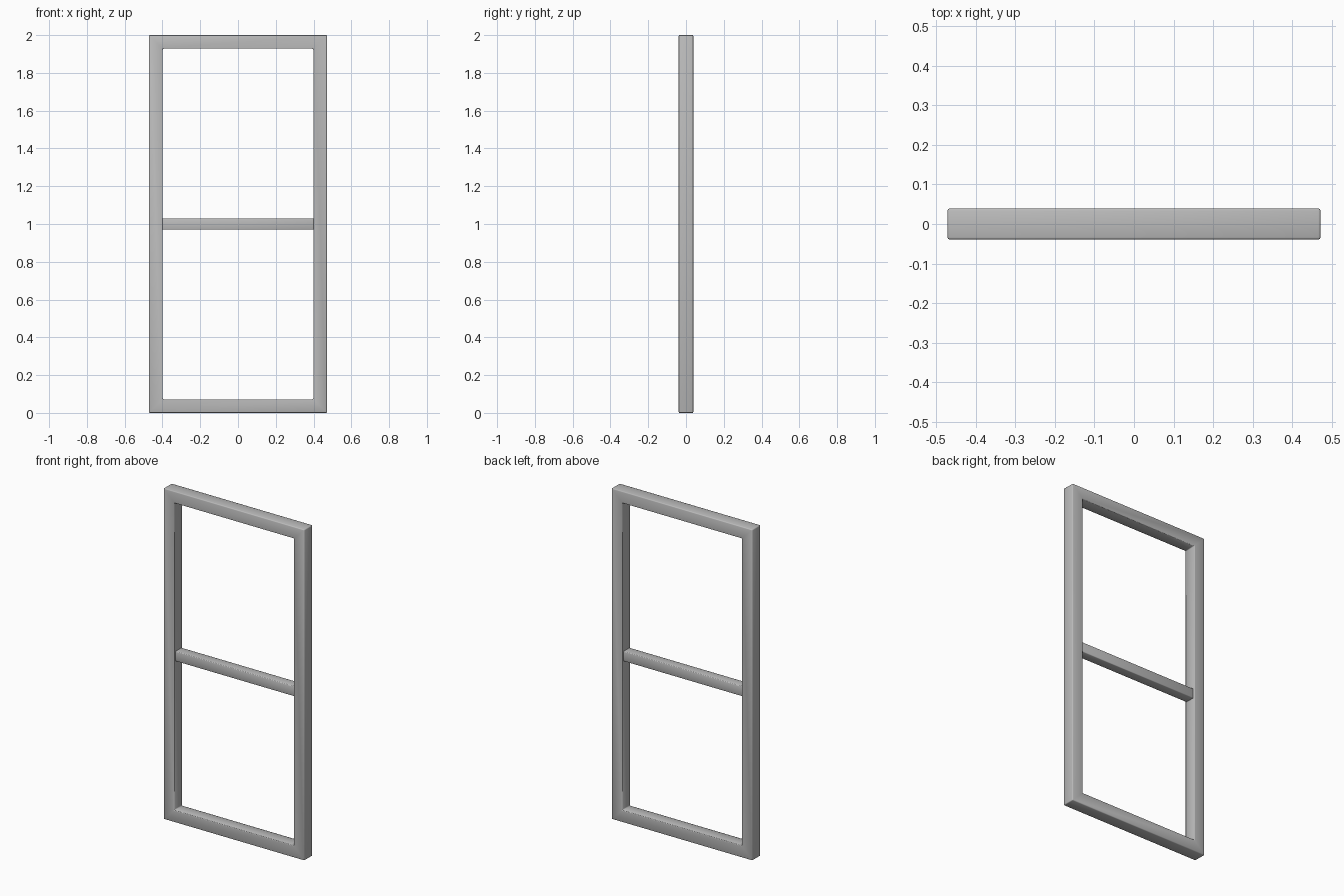
import bpy
import bmesh

if "Cube" in bpy.data.objects:
    bpy.data.objects.remove(bpy.data.objects["Cube"], do_unlink=True)

# Single painted finish
grey = bpy.data.materials.new("light_grey_paint")
grey.use_nodes = True
colour = (0.5, 0.5, 0.5, 1)
grey.diffuse_color = colour
grey.node_tree.nodes["Principled BSDF"].inputs["Base Color"].default_value = colour

WIDTH, HEIGHT, DEPTH, RAIL = 0.942, 2.0, 0.078, 0.072
BAR_DEPTH, BAR_HEIGHT = 0.06, 0.06


def finish(name, bm, bevel):
    """Turn a bmesh into a softly rounded, smooth shaded object."""
    bmesh.ops.recalc_face_normals(bm, faces=bm.faces)
    for face in bm.faces:
        face.smooth = True
    mesh = bpy.data.meshes.new(name)
    bm.to_mesh(mesh)
    bm.free()
    mesh.materials.append(grey)
    obj = bpy.data.objects.new(name, mesh)
    bpy.context.collection.objects.link(obj)
    mod = obj.modifiers.new("rounded_edges", "BEVEL")
    mod.width = bevel
    mod.segments = 2
    mod.limit_method = "ANGLE"
    return obj


def rectangle(bm, inset, y):
    x = WIDTH / 2 - inset
    low, high = inset, HEIGHT - inset
    return [bm.verts.new((px, y, pz))
            for px, pz in ((-x, low), (x, low), (x, high), (-x, high))]


# Outer frame: four mitred members swept around the opening
bm = bmesh.new()
half = DEPTH / 2
loops = [rectangle(bm, inset, y) for inset, y in
         ((0, -half), (RAIL, -half), (RAIL, half), (0, half))]
for a, b in zip(loops, loops[1:] + loops[:1]):
    for i in range(4):
        j = (i + 1) % 4
        bm.faces.new((a[i], a[j], b[j], b[i]))
finish("window_frame", bm, 0.005)

# Horizontal bar across the middle, butting into the side members
bm = bmesh.new()
bmesh.ops.create_cube(bm, size=1)
bmesh.ops.scale(bm, verts=bm.verts,
                vec=(WIDTH - 2 * RAIL + 0.002, BAR_DEPTH, BAR_HEIGHT))
bmesh.ops.translate(bm, verts=bm.verts, vec=(0, 0, HEIGHT / 2))
finish("middle_bar", bm, 0.004)
